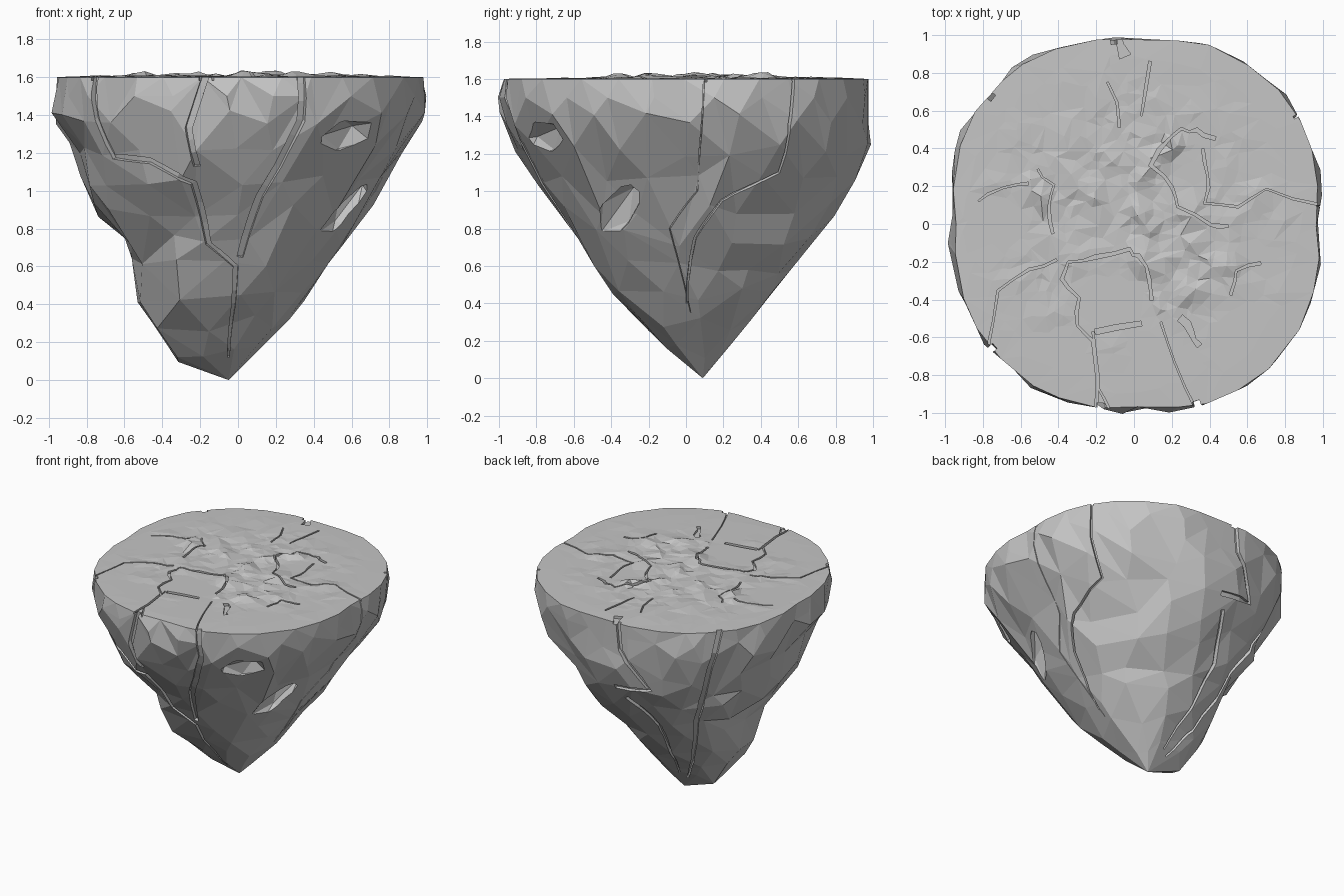
import bpy, bmesh, math, random
from mathutils import Vector, noise
from mathutils.bvhtree import BVHTree
from mathutils.geometry import delaunay_2d_cdt

random.seed(7)
if "Cube" in bpy.data.objects:
    bpy.data.objects.remove(bpy.data.objects["Cube"])

stone = bpy.data.materials.new("grey_stone")
stone.use_nodes = True
stone.diffuse_color = (0.56, 0.56, 0.56, 1)
stone.node_tree.nodes["Principled BSDF"].inputs["Base Color"].default_value = (0.56, 0.56, 0.56, 1)

TOP = 1.6
TIP = Vector((-0.05, 0.09))
SIDES = 32

# Outline of the rock on each side: (height, extent)
LEFT = [(0, -.05), (.37, .33), (.6, .46), (.75, .6), (1.1, .78), (1.37, .98), (1.6, .97)]
RIGHT = [(0, .05), (.1, .35), (.28, .47), (.47, .55), (.75, .6), (.9, .76), (1.25, .87), (1.38, .98), (1.6, .95)]
FRONT = [(0, -.09), (.2, .15), (.5, .45), (.7, .56), (1, .78), (1.25, .92), (1.47, 1), (1.6, .97)]
BACK = [(0, .09), (.4, .42), (.8, .73), (1, .85), (1.2, .94), (1.38, .98), (1.6, .97)]


def extent(profile, z):
    for (z0, r0), (z1, r1) in zip(profile, profile[1:]):
        if z <= z1:
            return r0 + (r1 - r0) * (z - z0) / (z1 - z0)
    return profile[-1][1]


def wall_point(angle, z, swell=0.0):
    c, s = math.cos(angle), math.sin(angle)
    mid = TIP * (1 - z / TOP)
    rx = extent(LEFT, z) - mid.x if c > 0 else extent(RIGHT, z) + mid.x
    ry = extent(BACK, z) - mid.y if s > 0 else extent(FRONT, z) + mid.y
    bulge = .08 * z / TOP
    if c < 0 and s < 0:
        # the lower front corner is knobbly
        bulge = .05 * z / TOP + .1 * max(0, 1 - abs(z - .42) / .35)
    k = 1 + bulge * abs(math.sin(2 * angle)) + swell
    return Vector((mid.x + rx * c * k, mid.y + ry * s * k, z))


def triangulate(points, rim_count):
    rim = [(i, (i + 1) % rim_count) for i in range(rim_count)]
    return delaunay_2d_cdt([Vector(p) for p in points], rim, [], 1, 1e-6)[2]


bm = bmesh.new()

# Rocky underside: jittered rings triangulated in an unrolled disc
flat, solid = [], []
for i in range(SIDES):
    a = math.tau * i / SIDES
    flat.append((math.cos(a), math.sin(a)))
    solid.append(wall_point(a + random.uniform(-.04, .04), TOP, random.uniform(-.01, .006)))
for z in (1.5, 1.38, 1.22, 1.06, .9, .75, .6, .45, .3, .14):
    s = z / TOP
    count = max(9, int(25 * s ** .6))
    turn = random.random()
    for i in range(count):
        a = math.tau * (i + turn + random.uniform(-.25, .25)) / count
        h = z + random.uniform(-.045, .045) * (z < 1.45)
        flat.append((s * math.cos(a), s * math.sin(a)))
        lump = random.uniform(-.05, .035) if z < 1.3 else random.uniform(-.015, .012)
        solid.append(wall_point(a, h, lump))
flat.append((0, 0))
solid.append(Vector((TIP.x, TIP.y, 0)))
wall = [bm.verts.new(p) for p in solid]
for f in triangulate(flat, SIDES):
    bm.faces.new([wall[i] for i in reversed(f)])

# Cracked ground on top: flat slabs around rough rubble
SLABS = [(-.12, -.42, .25), (.33, .27, .17), (-.72, -.02, .2), (-.45, -.75, .3),
         (.1, -.8, .3), (.65, -.6, .25)]


def ground_height(x, y):
    rough = min(1, max(0, 1.15 - (x * x + y * y) / .7))
    for sx, sy, r in SLABS:
        rough *= min(1, max(0, math.hypot(x - sx, y - sy) / r - .75) * 3)
    n = noise.noise(Vector((x * 7, y * 7, 3)))
    return TOP + .003 + rough * (max(0, n) * .06 + random.uniform(-.004, .008))


top_flat = [v.xy for v in solid[:SIDES]]
top_verts = wall[:SIDES]
while len(top_flat) < 640:
    a, r = random.uniform(0, math.tau), .92 * math.sqrt(random.random())
    p = Vector((r * math.cos(a), r * math.sin(a)))
    if r > .7 and random.random() < .55:
        continue
    if min((p - q).length for q in top_flat) < .031:
        continue
    top_flat.append(p)
    top_verts.append(bm.verts.new((p.x, p.y, ground_height(p.x, p.y))))
for f in triangulate(top_flat, SIDES):
    bm.faces.new([top_verts[i] for i in f])
bmesh.ops.recalc_face_normals(bm, faces=bm.faces)
tree = BVHTree.FromBMesh(bm)


def make_object(name, mesh_data):
    mesh = bpy.data.meshes.new(name)
    mesh_data.to_mesh(mesh)
    mesh_data.free()
    mesh.materials.append(stone)
    obj = bpy.data.objects.new(name, mesh)
    bpy.context.collection.objects.link(obj)
    return obj


rock = make_object("floating_rock", bm)
cut = bmesh.new()


def groove(points, normals, widths, depth):
    """Square tube along the surface, used to cut a crack."""
    rings = []
    for i, (p, n, w) in enumerate(zip(points, normals, widths)):
        along = points[min(i + 1, len(points) - 1)] - points[max(i - 1, 0)]
        side = along.cross(n).normalized() * w / 2
        rings.append([cut.verts.new(p + side * u + n * v) for u, v in
                      ((-1, -depth), (1, -depth), (1, .05), (-1, .05))])
    for a, b in zip(rings, rings[1:]):
        for k in range(4):
            cut.faces.new((a[k], a[(k + 1) % 4], b[(k + 1) % 4], b[k]))
    cut.faces.new(reversed(rings[0]))
    cut.faces.new(rings[-1])


def resample(path, steps):
    pts = [Vector(p) for p in path]
    out = [a.lerp(b, k / steps) for a, b in zip(pts, pts[1:]) for k in range(steps)]
    return out + [pts[-1]]


def wall_crack(path, width=.035, depth=.025):
    points, normals, widths = [], [], []
    for deg, z in resample(path, 3):
        a = math.radians(deg)
        out = Vector((math.cos(a), math.sin(a), 0))
        mid = TIP * (1 - z / TOP)
        start = Vector((mid.x, mid.y, min(z, 1.58)))
        hit = tree.ray_cast(start + out * 3, -out)[0]
        points.append(Vector((hit.x, hit.y, z)))
        normals.append((out - Vector((0, 0, .3))).normalized())
        widths.append(width * min(1, .15 + z))
    groove(points, normals, widths, depth)


def ground_crack(path, width=.014, depth=.016):
    points, widths = [], []
    for p in resample(path, 2):
        points.append(Vector((p.x + random.uniform(-.012, .012),
                              p.y + random.uniform(-.012, .012), TOP)))
        widths.append(width * random.uniform(.5, 1.2))
    groove(points, [Vector((0, 0, 1))] * len(points), widths, depth)


# Cracks down the sides: (compass angle, height)
wall_crack([(-139, 1.66), (-138, 1.38), (-135, 1.18), (-120, 1.16), (-105, 1.04),
            (-102, .72), (-88, .6), (-88, .4), (-92, .12)])
wall_crack([(-99, 1.66), (-105, 1.33), (-103, 1.13)])
wall_crack([(-71, 1.66), (-70, 1.37), (-75, 1.13), (-80, .97), (-86, .65)], .04)
wall_crack([(34, 1.66), (32, 1.35), (33, 1.1), (12, .95), (0, .75), (-10, .4)], .015)
wall_crack([(6, 1.66), (2, 1), (-12, .8), (-8, .35)], .006, .012)
wall_crack([(96, 1.66), (97, 1.4), (109, 1.1), (91, 1.07)])
wall_crack([(95, .98), (108, .7), (112, .15)])
wall_crack([(139, 1.66), (135, 1.3), (132, .77), (135, .12)], .04)

# Cracks across the ground: (x, y)
ground_crack([(-.19, -.99), (-.21, -.62), (-.29, -.55), (-.3, -.38), (-.38, -.3),
              (-.36, -.2), (-.2, -.17), (-.03, -.14), (.02, -.17), (.09, -.3), (.1, -.4)], .02)
ground_crack([(-.12, -1), (-.2, -.85), (-.21, -.58)], .01)
ground_crack([(-.2, -.57), (.03, -.52)], .025)
ground_crack([(.34, -1), (.22, -.72), (.14, -.53)], .012)
ground_crack([(.35, -.65), (.3, -.57), (.24, -.5)], .04)
ground_crack([(.42, .46), (.33, .49), (.25, .5), (.18, .46), (.1, .32), (.2, .2),
              (.24, .1), (.4, -.01), (.5, 0)], .02)
ground_crack([(.36, .4), (.4, .25), (.38, .12), (.55, .1), (.7, .18), (.97, .1)])
ground_crack([(-.11, 1.02), (-.04, .88)], .06)
ground_crack([(.08, .85), (.05, .57)])
ground_crack([(-.13, .75), (-.07, .52)])
ground_crack([(-.78, -.68), (-.71, -.35), (-.55, -.24), (-.42, -.2)])
ground_crack([(-.42, -.05), (-.46, .1), (-.43, .2), (-.52, .3)])
ground_crack([(-.83, .13), (-.7, .2), (-.55, .22)])
ground_crack([(.52, -.37), (.53, -.25), (.68, -.2)])


# Chipped hollows in the sides
def hollow(deg, z, length, height, tilt):
    a = math.radians(deg)
    p = wall_point(a, z)
    made = bmesh.ops.create_icosphere(cut, subdivisions=1, radius=1)["verts"]
    for v in made:
        o = Vector((v.co.x * .1, v.co.y * length, v.co.z * height))
        o.y, o.z = (o.y * math.cos(tilt) - o.z * math.sin(tilt),
                    o.y * math.sin(tilt) + o.z * math.cos(tilt))
        v.co = p + Vector((o.x * math.cos(a) - o.y * math.sin(a),
                           o.x * math.sin(a) + o.y * math.cos(a), o.z))


hollow(-53, 1.27, .2, .11, .25)
hollow(-34, .87, .3, .1, .85)

bmesh.ops.recalc_face_normals(cut, faces=cut.faces)
cutter = make_object("crack_cutter", cut)
cutter.hide_render = True

# Carve the cracks, then drop the cutter
mod = rock.modifiers.new("carve", "BOOLEAN")
mod.operation = "DIFFERENCE"
mod.solver = "EXACT"
mod.use_self = True
mod.object = cutter
bpy.context.view_layer.objects.active = rock
rock.select_set(True)
bpy.ops.object.modifier_apply(modifier=mod.name)
bpy.data.objects.remove(cutter)
